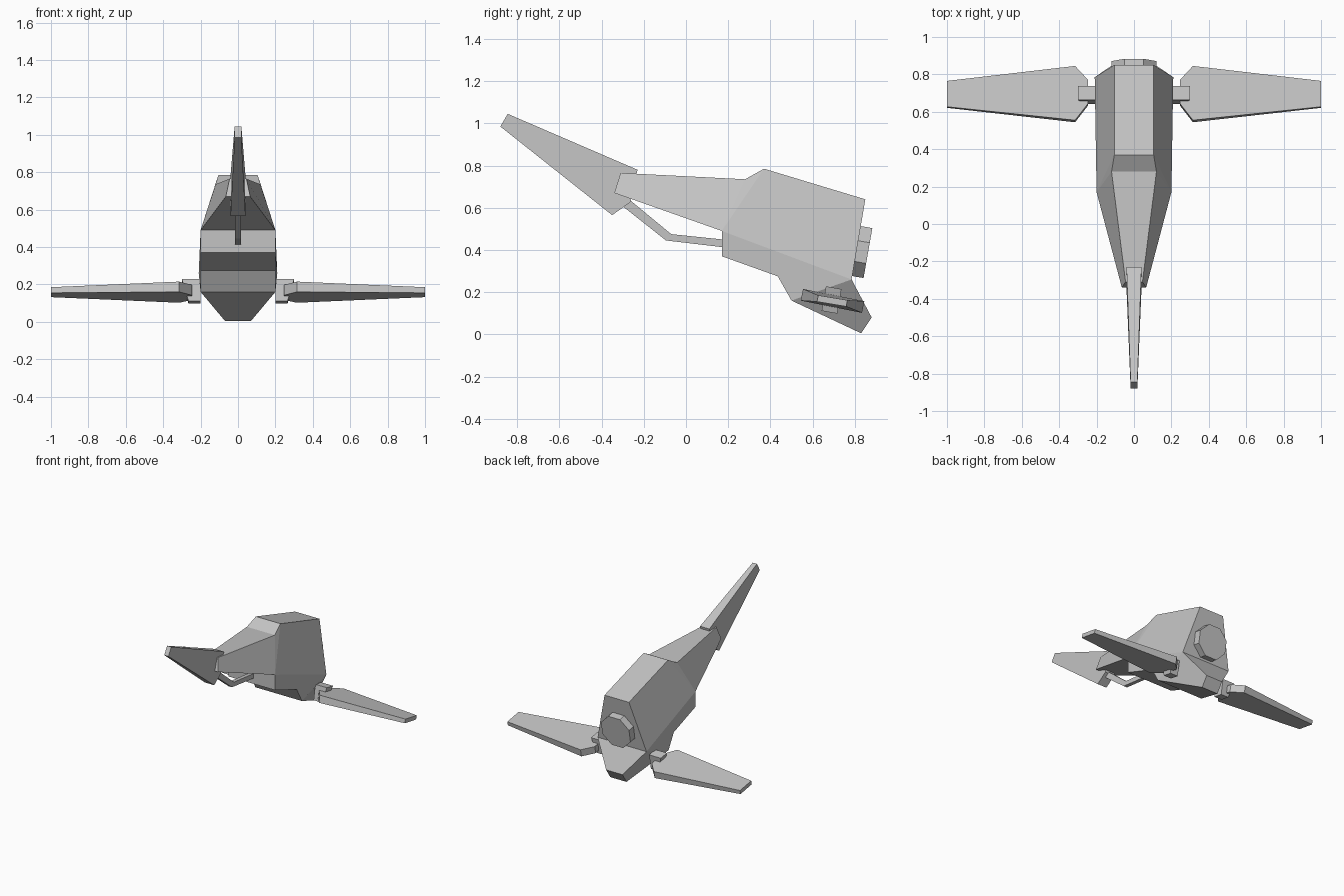
import bpy, bmesh, math
from mathutils import Matrix

cube = bpy.data.objects.get("Cube")
if cube:
    bpy.data.objects.remove(cube)

# Single hull colour
grey = bpy.data.materials.new("hull_grey")
grey.use_nodes = True
tone = (0.55, 0.55, 0.55, 1)
grey.diffuse_color = tone
grey.node_tree.nodes["Principled BSDF"].inputs["Base Color"].default_value = tone


def finish(name, bm):
    bmesh.ops.recalc_face_normals(bm, faces=bm.faces[:])
    mesh = bpy.data.meshes.new(name)
    bm.to_mesh(mesh)
    bm.free()
    mesh.materials.append(grey)
    obj = bpy.data.objects.new(name, mesh)
    bpy.context.collection.objects.link(obj)
    return obj


def bridge(name, first, second, sides=None):
    """Join two matching outlines; sides lists the cap faces if one cap is not enough."""
    bm = bmesh.new()
    a = [bm.verts.new(p) for p in first]
    b = [bm.verts.new(p) for p in second]
    n = len(a)
    for i in range(n):
        j = (i + 1) % n
        bm.faces.new((a[i], a[j], b[j], b[i]))
    for cap in sides or [range(n)]:
        bm.faces.new([a[i] for i in cap])
        bm.faces.new([b[i] for i in reversed(cap)])
    return finish(name, bm)


def mirrored(points):
    return [(-x, y, z) for x, y, z in points]


# Faceted body: side outline from the nose top, over the back and under the belly
outline = [
    (.045, -.31, .765), (.12, .28, .735), (.105, .37, .785), (.105, .85, .64),
    (.21, .785, .26), (.07, .88, .08), (.07, .83, .005), (.2, .5, .16),
    (.2, .435, .275), (.2, .17, .37), (.2, .17, .49), (.065, -.34, .67),
]
side_faces = [(0, 1, 10, 11), (1, 2, 10), (2, 3, 4, 10), (10, 4, 7, 8, 9), (4, 5, 6, 7)]
bridge("body", outline, mirrored(outline), side_faces)

# Raised nose blade, tapering in width towards its tip
blade = [(.018, -.88, .985), (.018, -.845, 1.045), (.04, -.23, .78),
         (.04, -.265, .625), (.04, -.35, .565)]
bridge("nose_blade", blade, mirrored(blade))

# Bent strut under the nose
strut = [(.015, y, z) for y, z in
         [(-.27, .64), (-.07, .475), (.2, .447), (.2, .41), (-.095, .445), (-.31, .615)]]
bridge("nose_strut", strut, mirrored(strut))

# Octagonal exhaust on the sloping rear face
bm = bmesh.new()
bmesh.ops.create_cone(bm, cap_ends=True, segments=8, radius1=.13, radius2=.13, depth=.08,
                      matrix=Matrix.Translation((0, .823, .392))
                      @ Matrix.Rotation(math.radians(-100), 4, 'X')
                      @ Matrix.Rotation(math.pi / 8, 4, 'Z'))
finish("rear_exhaust", bm)

# Tapered fins and their mounting blocks, one pair per side
fin_top = [(.245, .77, .172), (.315, .845, .157), (1, .765, .162),
           (1, .627, .185), (.315, .555, .215), (.245, .645, .197)]
thickness = [.055, .055, .03, .03, .055, .055]
fin_bottom = [(x, y - t * .2, z - t) for (x, y, z), t in zip(fin_top, thickness)]
for side, s in (("left", 1), ("right", -1)):
    flip = mirrored if s < 0 else list
    bridge(side + "_fin", flip(fin_top), flip(fin_bottom))
    bm = bmesh.new()
    bmesh.ops.create_cube(bm, size=1, matrix=Matrix.Translation((s * .25, .69, .163))
                          @ Matrix.Rotation(math.radians(-10), 4, 'X')
                          @ Matrix.Diagonal((.1, .075, .118, 1)))
    # Narrow the underside towards the body
    for v in bm.verts:
        if v.co.z < .163 and abs(v.co.x) > .25:
            v.co.x = s * .265
    finish(side + "_fin_mount", bm)
